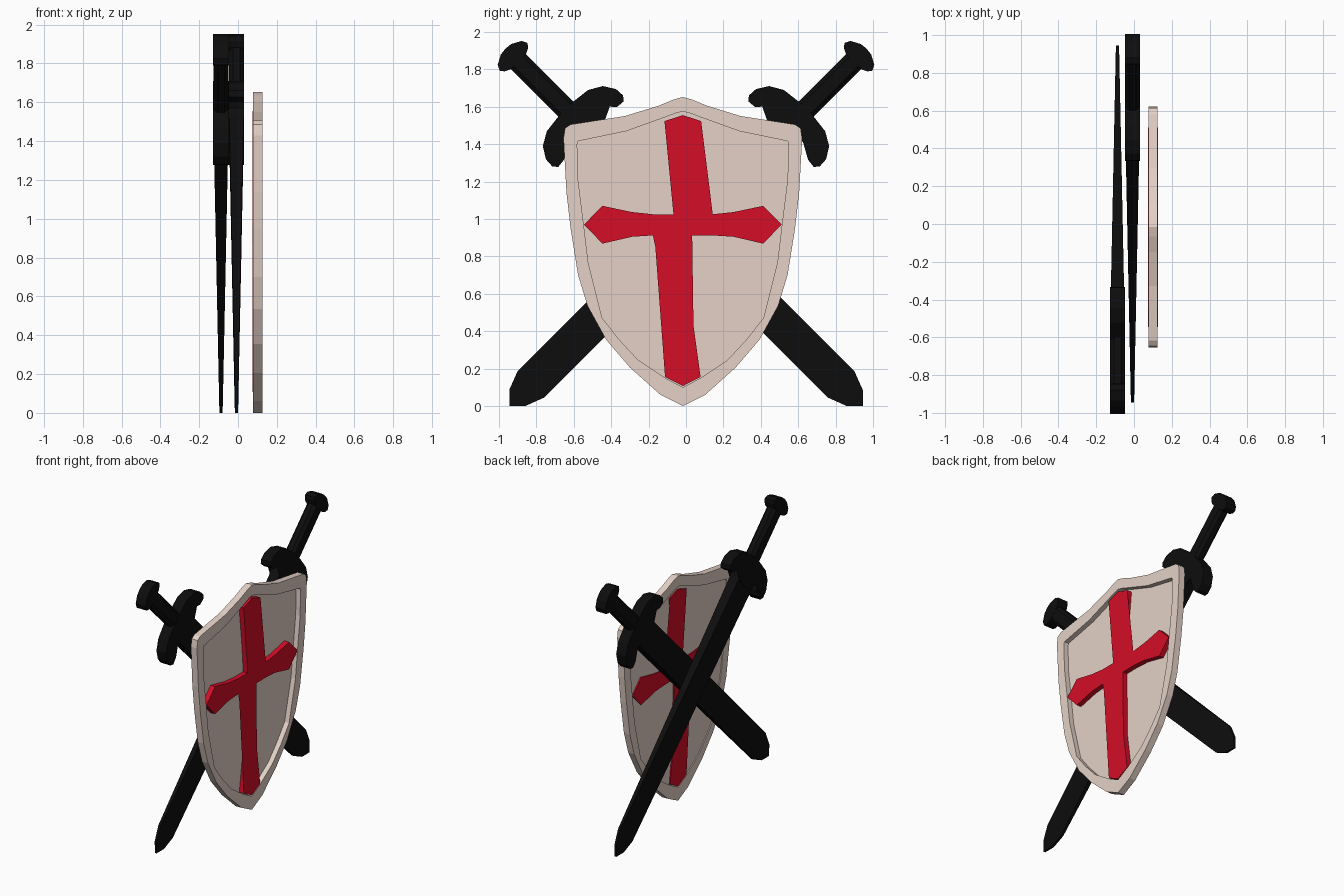
import bpy, bmesh, math
from mathutils import Vector

if "Cube" in bpy.data.objects:
    bpy.data.objects.remove(bpy.data.objects["Cube"])


def material(name, rgb):
    m = bpy.data.materials.new(name)
    m.diffuse_color = (*rgb, 1)
    m.use_nodes = True
    m.node_tree.nodes["Principled BSDF"].inputs["Base Color"].default_value = m.diffuse_color
    return m


BLACK = material("black", (0.004, 0.004, 0.004))
CREAM = material("cream", (0.78, 0.64, 0.57))
RED = material("red", (0.66, 0.004, 0.02))
CY = -0.017  # shield centre line


def finish(bm, name, mat):
    bmesh.ops.recalc_face_normals(bm, faces=bm.faces)
    me = bpy.data.meshes.new(name)
    bm.to_mesh(me)
    bm.free()
    me.materials.append(mat)
    ob = bpy.data.objects.new(name, me)
    bpy.context.collection.objects.link(ob)
    return ob


def mirrored(half):
    """Close a half outline (offset, height) across its centre line."""
    return half + [(-a, b) for a, b in reversed(half) if abs(a) > 1e-6]


def prism(name, outline, place, thick, mat, hole=None):
    """Extrude an outline both ways; thick(b) gives the (back, front) depth."""
    bm = bmesh.new()

    def loops(pts):
        return [[bm.verts.new(place(a, b, thick(b)[i])) for a, b in pts] for i in (0, 1)]

    def strip(p, q):
        n = len(p)
        for i in range(n):
            j = (i + 1) % n
            bm.faces.new((p[i], p[j], q[j], q[i]))

    back, front = loops(outline)
    strip(back, front)
    if hole:
        hb, hf = loops(hole)
        strip(hb, hf)
        strip(back, hb)
        strip(front, hf)
    else:
        bm.faces.new(back)
        bm.faces.new(front)
        bmesh.ops.triangulate(bm, faces=[f for f in bm.faces if len(f.verts) > 4])
    return finish(bm, name, mat)


# ---- Shield: rim, recessed panel and cross
def on_shield(a, b, d):
    return Vector((d, CY + a, b))


outer = mirrored([(0, 1.652), (.05, 1.638), (.13, 1.605), (.31, 1.55), (.60, 1.505), (.63, 1.485),
                  (.638, 1.43), (.622, 1.14), (.60, .95), (.56, .70), (.51, .536),
                  (.41, .354), (.282, .205), (.12, .06), (0, 0)])
inner = mirrored([(0, 1.575), (.04, 1.565), (.095, 1.544), (.303, 1.469), (.54, 1.42), (.56, 1.416),
                  (.565, 1.40), (.56, 1.21), (.53, .97), (.506, .77), (.432, .472),
                  (.34, .355), (.24, .247), (.095, .15), (0, .10)])
prism("shield_rim", outer, on_shield, lambda b: (.076, .125), CREAM, hole=inner)
prism("shield_panel", inner, on_shield, lambda b: (.083, .089), CREAM)

cross = mirrored([(0, 1.555), (.098, 1.523), (.065, 1.22), (.05, 1.025), (.16, 1.025), (.273, 1.037),
                  (.43, 1.07), (.528, .97), (.43, .868), (.27, .905), (.16, .912), (.05, .911),
                  (.057, .43), (.095, .155), (0, .107)])
prism("cross", cross, on_shield, lambda b: (.0745, .126), RED)


# ---- Crossed swords: b runs from tip to pommel, a across the blade
blade = mirrored([(0, 0), (.061, .061), (.1, .163), (.1, 2.13), (0, 2.13)])
guard = mirrored([(0, 2.25), (.057, 2.245), (.156, 2.233), (.227, 2.192), (.265, 2.131), (.268, 2.08),
                  (.248, 2.055), (.2, 2.06), (.178, 2.085), (.175, 2.12), (.148, 2.137),
                  (.11, 2.11), (.095, 2.05), (0, 2.04)])
pommel = mirrored([(0, 2.702), (.04, 2.697), (.09, 2.67), (.105, 2.64), (.09, 2.62),
                   (.062, 2.605), (0, 2.60)])
R = math.sqrt(0.5)

for label, side, x in (("left", -1, -.0875), ("right", 1, -.008)):
    def on_sword(a, b, d, side=side, x=x):
        return Vector((x + d, side * (-.945 + (b - a) * R), (b + a) * R))

    def taper(b):
        t = .007 + .031 * b / 2.13
        return -t, t

    prism(label + "_blade", blade, on_sword, taper, BLACK)
    prism(label + "_guard", guard, on_sword, lambda b: (-.04, .04), BLACK)
    prism(label + "_pommel", pommel, on_sword, lambda b: (-.04, .04), BLACK)

    # eight-sided grip
    bm = bmesh.new()
    section = [(.057, .018), (.035, .039), (-.035, .039), (-.057, .018),
               (-.057, -.018), (-.035, -.039), (.035, -.039), (.057, -.018)]
    rings = [[bm.verts.new(on_sword(a, b, d)) for a, d in section] for b in (2.2, 2.63)]
    for i in range(8):
        j = (i + 1) % 8
        bm.faces.new((rings[0][i], rings[0][j], rings[1][j], rings[1][i]))
    for r in rings:
        bm.faces.new(r)
    finish(bm, label + "_grip", BLACK)
